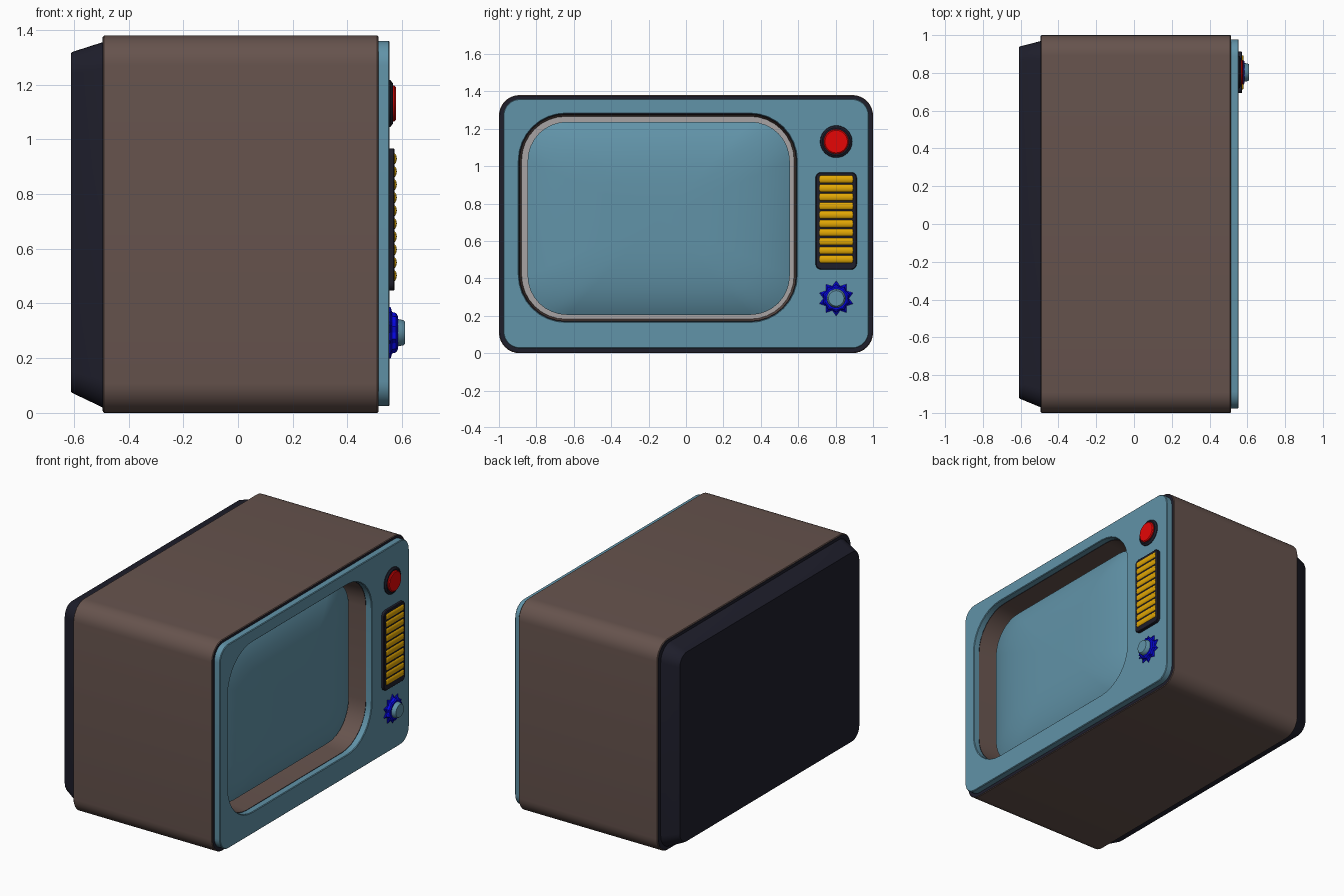
import bpy, bmesh
from math import sin, cos, pi, radians

if "Cube" in bpy.data.objects:
    bpy.data.objects.remove(bpy.data.objects["Cube"])


def material(name, code):
    rgb = [int(code[i:i + 2], 16) / 255 for i in (0, 2, 4)]
    col = [c / 12.92 if c < 0.04 else ((c + 0.055) / 1.055) ** 2.4 for c in rgb] + [1]
    m = bpy.data.materials.new(name)
    m.use_nodes = True
    m.diffuse_color = col
    m.node_tree.nodes["Principled BSDF"].inputs["Base Color"].default_value = col
    return m


brown = material("brown", "66534D")
navy = material("dark_navy", "1E1E2B")
teal = material("dusty_blue", "6193A8")
red = material("red", "E60606")
gold = material("gold", "E3A804")
blue = material("deep_blue", "0606E6")
grey = material("grey", "A8A4A4")


# Cross-sections facing +x
def rect(x, y0, y1, z0, z1, r, inset=0, steps=8):
    y0, y1, z0, z1, r = y0 + inset, y1 - inset, z0 + inset, z1 - inset, max(r - inset, 0.005)
    corners = [(y1 - r, z1 - r), (y0 + r, z1 - r), (y0 + r, z0 + r), (y1 - r, z0 + r)]
    pts = []
    for q, (cy, cz) in enumerate(corners):
        for i in range(steps + 1):
            a = (q + i / steps) * pi / 2
            pts.append((x, cy + r * cos(a), cz + r * sin(a)))
    return pts


def disc(x, y, z, r, n=40):
    return [(x, y + r * cos(2 * pi * i / n), z + r * sin(2 * pi * i / n)) for i in range(n)]


def star(x, y, z, outer, inner, teeth=10):
    pts = []
    for i in range(teeth * 2):
        a = pi * i / teeth + pi / 2
        r = inner if i % 2 else outer
        pts.append((x, y + r * cos(a), z + r * sin(a)))
    return pts


def loft(name, rings, mats, bands=None, loop=False, angle=35):
    """Skin rings in order; bands maps a band number to a material slot."""
    bands = bands or {}
    bm = bmesh.new()
    rows = [[bm.verts.new(p) for p in ring] for ring in rings]
    pairs = list(zip(rows, rows[1:]))
    if loop:
        pairs.append((rows[-1], rows[0]))
    for k, (a, b) in enumerate(pairs):
        for i in range(len(a)):
            j = (i + 1) % len(a)
            bm.faces.new((a[i], a[j], b[j], b[i])).material_index = bands.get(k, 0)
    if not loop:
        bm.faces.new(rows[0][::-1])
        bm.faces.new(rows[-1]).material_index = bands.get(len(pairs), 0)
    bmesh.ops.recalc_face_normals(bm, faces=bm.faces)
    mesh = bpy.data.meshes.new(name)
    bm.to_mesh(mesh)
    bm.free()
    ob = bpy.data.objects.new(name, mesh)
    bpy.context.collection.objects.link(ob)
    for m in mats:
        mesh.materials.append(m)
    bpy.ops.object.select_all(action='DESELECT')
    ob.select_set(True)
    bpy.context.view_layer.objects.active = ob
    bpy.ops.object.shade_smooth_by_angle(angle=radians(angle))


body = (-1, 1, 0, 1.38, 0.11)
panel = (-0.977, 0.978, 0.025, 1.36, 0.09)
opening = (-0.893, 0.592, 0.168, 1.28, 0.25)
glass = (-0.847, 0.555, 0.205, 1.237, 0.21)

# Cabinet: outer shell, dark front rim, funnel and grey backing behind the screen
loft("cabinet", [
    rect(-0.493, *body, 0.004), rect(-0.489, *body), rect(0.509, *body), rect(0.513, *body, 0.004),
    rect(0.513, *opening, 0.003), rect(0.37, *opening, 0.014)],
    [brown, navy, grey], {3: 1, 5: 2})

# Rear cover: thin flange over the cabinet back, then a taper
loft("rear_cover", [
    rect(-0.487, *body, 0.006), rect(-0.495, *body, 0.006),
    rect(-0.495, -0.97, 0.968, 0.02, 1.355, 0.1),
    rect(-0.604, -0.925, 0.94, 0.072, 1.32, 0.08),
    rect(-0.61, -0.92, 0.935, 0.077, 1.315, 0.075)], [navy])

# Front panel with bevelled edges around the screen opening
loft("front_panel", [
    rect(0.511, *panel), rect(0.55, *panel), rect(0.554, *panel, 0.004),
    rect(0.554, *opening, -0.004), rect(0.55, *opening), rect(0.511, *opening)],
    [teal], loop=True)

# Domed screen
dome = [rect(0.385, *glass)]
cy, cz = (glass[0] + glass[1]) / 2, (glass[2] + glass[3]) / 2
for t in (1, 0.97, 0.92, 0.85, 0.75, 0.6, 0.4, 0.2, 0.02):
    x = 0.412 + 0.078 * (1 - t ** 4)
    dome.append([(x, cy + (y - cy) * t, cz + (z - cz) * t) for _, y, z in rect(0, *glass)])
loft("screen", dome, [teal])

# Round button in a dark collar
by, bz = 0.803, 1.131
loft("button_collar", [disc(0.55, by, bz, 0.087), disc(0.558, by, bz, 0.085),
                       disc(0.566, by, bz, 0.074)], [navy])
loft("button", [disc(0.555, by, bz, 0.067), disc(0.572, by, bz, 0.066),
                disc(0.577, by, bz, 0.06)], [red])

# Speaker plate with rounded slats
plate = (0.693, 0.913, 0.447, 0.967, 0.03)
loft("speaker_plate", [rect(0.55, *plate), rect(0.569, *plate), rect(0.573, *plate, 0.004)], [navy])
for i in range(10):
    bpy.ops.mesh.primitive_cylinder_add(vertices=16, radius=0.021, depth=0.18,
                                        location=(0.568, 0.803, 0.502 + i * 0.0475),
                                        rotation=(pi / 2, 0, 0))
    slat = bpy.context.object
    slat.name = f"speaker_slat_{i + 1}"
    slat.scale = (0.6, 1, 1)
    slat.data.materials.append(gold)
    bevel = slat.modifiers.new("round_ends", 'BEVEL')
    bevel.width, bevel.segments = 0.006, 2
    bpy.ops.object.shade_smooth_by_angle(angle=radians(40))

# Thin toothed dial with a raised hub and cap
ky, kz = 0.803, 0.293
loft("dial", [star(0.552, ky, kz, 0.094, 0.068), star(0.558, ky, kz, 0.094, 0.068),
              star(0.563, ky, kz, 0.076, 0.066), star(0.578, ky, kz, 0.072, 0.064),
              star(0.584, ky, kz, 0.062, 0.058)], [blue], angle=20)
loft("dial_cap", [disc(0.575, ky, kz, 0.052), disc(0.604, ky, kz, 0.046),
                  disc(0.61, ky, kz, 0.041)], [teal])
